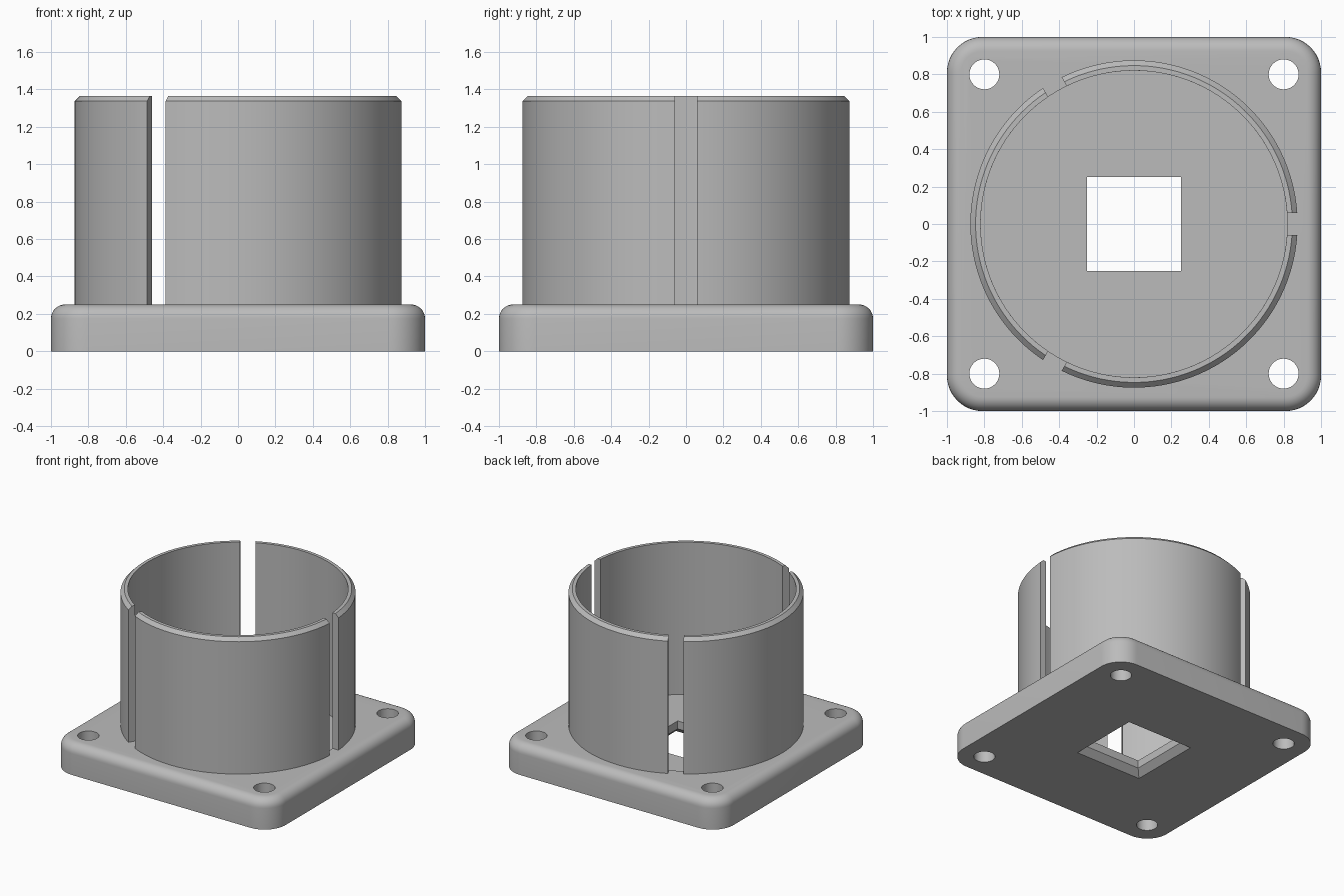
import bpy
import bmesh
from math import radians, cos, sin, asin, pi

cube = bpy.data.objects.get("Cube")
if cube:
    bpy.data.objects.remove(cube, do_unlink=True)

BASE_TOP, FLOOR, RING_TOP = 0.25, 0.115, 1.365
OUTER, INNER, CHAMFER, SLOT = 0.875, 0.82, 0.028, 0.0575

grey = bpy.data.materials.new("plain_grey")
grey.use_nodes = True
color = (0.5, 0.5, 0.5, 1)
grey.diffuse_color = color
grey.node_tree.nodes["Principled BSDF"].inputs["Base Color"].default_value = color


def finish(name, bm):
    bmesh.ops.recalc_face_normals(bm, faces=bm.faces)
    mesh = bpy.data.meshes.new(name)
    bm.to_mesh(mesh)
    bm.free()
    mesh.materials.append(grey)
    obj = bpy.data.objects.new(name, mesh)
    bpy.context.collection.objects.link(obj)
    return obj


def loft(bm, loops):
    """Skin a stack of equal-length closed loops and cap both ends."""
    rows = [[bm.verts.new(p) for p in loop] for loop in loops]
    n = len(rows[0])
    for a, b in zip(rows, rows[1:]):
        for i in range(n):
            j = (i + 1) % n
            bm.faces.new((a[i], a[j], b[j], b[i]))
    bm.faces.new(rows[0][::-1])
    bm.faces.new(rows[-1])


def rounded_square(half, radius, z, steps=12):
    c = half - radius
    pts = []
    for k, (sx, sy) in enumerate([(1, 1), (-1, 1), (-1, -1), (1, -1)]):
        for i in range(steps + 1):
            a = (k + i / steps) * pi / 2
            pts.append((sx * c + radius * cos(a), sy * c + radius * sin(a), z))
    return pts


def circle(x, y, r, z, n):
    return [(x + r * cos(2 * pi * i / n), y + r * sin(2 * pi * i / n), z) for i in range(n)]


def square(half, z):
    return [(half, half, z), (-half, half, z), (-half, -half, z), (half, -half, z)]


def shade(obj):
    bpy.ops.object.select_all(action="DESELECT")
    obj.select_set(True)
    bpy.context.view_layer.objects.active = obj
    bpy.ops.object.shade_smooth_by_angle(angle=radians(25))


# Base plate with rounded corners and a rounded upper edge
CORNER, FILLET = 0.19, 0.075
loops = [rounded_square(1, CORNER, 0)]
for i in range(9):
    a = i / 8 * pi / 2
    inset = FILLET * (1 - cos(a))
    loops.append(rounded_square(1 - inset, CORNER - inset, BASE_TOP - FILLET + FILLET * sin(a)))
bm = bmesh.new()
loft(bm, loops)
base = finish("base_plate", bm)

# Cutters: screw holes, round recess, square opening with a flared underside
cuts = [("screw_hole_cutter", [circle(x, y, 0.08, z, 40) for z in (-0.1, 0.4)])
        for x in (-0.8, 0.8) for y in (-0.8, 0.8)]
cuts.append(("recess_cutter", [circle(0, 0, INNER, z, 120) for z in (FLOOR, 0.4)]))
cuts.append(("opening_cutter", [square(0.322, -0.02), square(0.252, 0.05), square(0.252, 0.2)]))
for name, cut_loops in cuts:
    bm = bmesh.new()
    loft(bm, cut_loops)
    cutter = finish(name, bm)
    cutter.hide_render = True
    mod = base.modifiers.new(name, "BOOLEAN")
    mod.operation = "DIFFERENCE"
    mod.solver = "EXACT"
    mod.object = cutter
    bpy.context.view_layer.objects.active = base
    bpy.ops.object.modifier_apply(modifier=mod.name)
    bpy.data.objects.remove(cutter, do_unlink=True)
shade(base)

# Three upright wall segments, separated by parallel-sided slots
profile = [(INNER, BASE_TOP), (OUTER, BASE_TOP), (OUTER, RING_TOP - CHAMFER),
           (OUTER - CHAMFER, RING_TOP), (INNER, RING_TOP)]
STEPS = 40
for k, label in enumerate(("back_left", "right", "front_left")):
    loops = []
    for i in range(STEPS + 1):
        loop = []
        for r, z in profile:
            gap = asin(SLOT / r)
            a = k * 2 * pi / 3 + gap + (2 * pi / 3 - 2 * gap) * i / STEPS
            loop.append((r * cos(a), r * sin(a), z))
        loops.append(loop)
    bm = bmesh.new()
    loft(bm, loops)
    shade(finish("wall_segment_" + label, bm))
